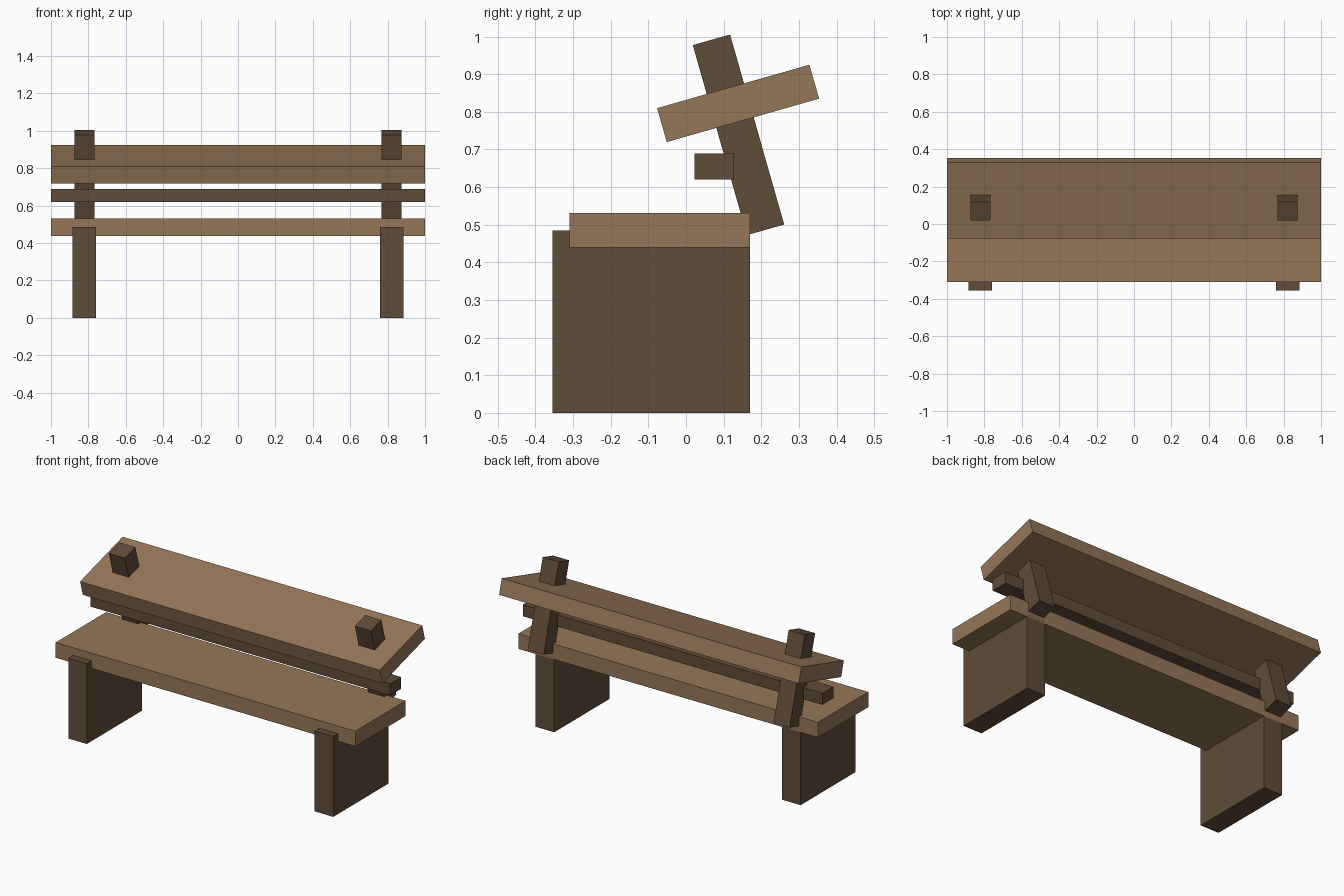
import bpy
from math import radians

if "Cube" in bpy.data.objects:
    bpy.data.objects.remove(bpy.data.objects["Cube"])


def make_material(name, color):
    mat = bpy.data.materials.new(name)
    mat.diffuse_color = color
    mat.use_nodes = True
    mat.node_tree.nodes["Principled BSDF"].inputs["Base Color"].default_value = mat.diffuse_color
    return mat


light_wood = make_material("light_wood", (0.30, 0.185, 0.10, 1))
dark_wood = make_material("dark_wood", (0.115, 0.072, 0.04, 1))
TILT = 15.9


def box(name, center, size, mat, tilt=0.0):
    bpy.ops.mesh.primitive_cube_add(size=1, location=center)
    ob = bpy.context.object
    ob.name = name
    ob.scale = size
    ob.rotation_euler.x = radians(tilt)
    ob.data.materials.append(mat)
    return ob


# Seat plank
box("seat", (0, -0.07, 0.485), (2, 0.48, 0.092), light_wood)

# Tilted back plank
box("back_plank", (0, 0.1385, 0.8225), (2, 0.421, 0.0937), light_wood, TILT)

# Rail between seat and back plank
box("rail", (0, 0.0755, 0.655), (2, 0.105, 0.07), dark_wood)

# Slab legs and leaning posts on both sides
for side, s in (("left", -1), ("right", 1)):
    box(side + "_leg", (s * 0.8225, -0.0925, 0.2425), (0.124, 0.525, 0.485), dark_wood)
    box(side + "_post", (s * 0.821, 0.1395, 0.739), (0.107, 0.103, 0.525), dark_wood, TILT)
